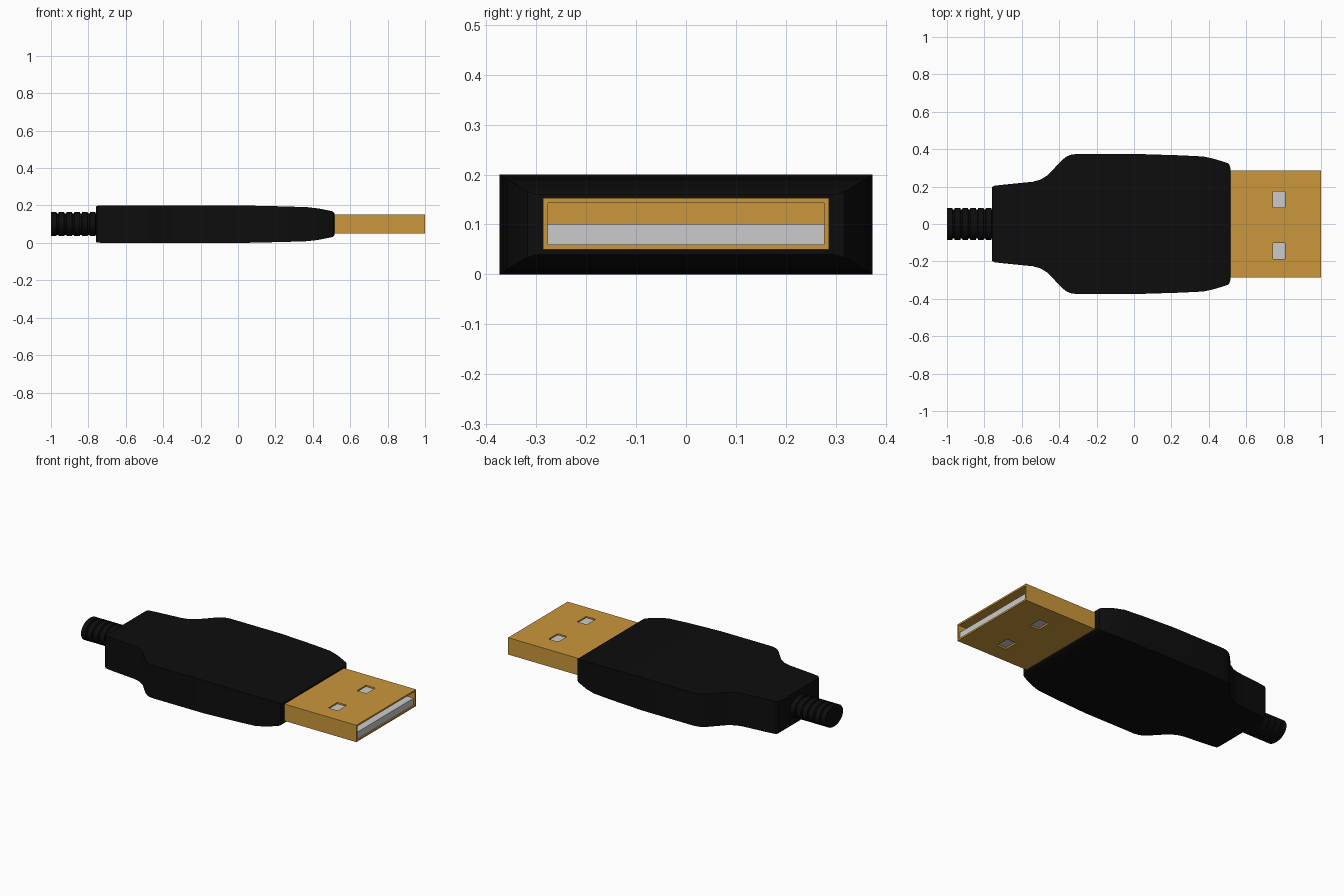
import bpy, bmesh, math
from mathutils import Matrix, Vector

cube = bpy.data.objects.get("Cube")
if cube:
    bpy.data.objects.remove(cube, do_unlink=True)


def material(name, rgb, rough):
    m = bpy.data.materials.new(name)
    m.use_nodes = True
    m.diffuse_color = (*rgb, 1)
    shader = m.node_tree.nodes["Principled BSDF"]
    shader.inputs["Base Color"].default_value = (*rgb, 1)
    shader.inputs["Roughness"].default_value = rough
    return m


BLACK = material("black rubber", (0.004, 0.004, 0.004), 0.6)
GOLD = material("gold metal", (0.6, 0.31, 0.045), 0.5)
SILVER = material("silver grey", (0.6, 0.6, 0.6), 0.5)
MID = 0.1  # height of the centre line


def add(name, bm, mat):
    bmesh.ops.recalc_face_normals(bm, faces=bm.faces)
    mesh = bpy.data.meshes.new(name)
    bm.to_mesh(mesh)
    bm.free()
    mesh.materials.append(mat)
    ob = bpy.data.objects.new(name, mesh)
    bpy.context.collection.objects.link(ob)
    return ob


def box(name, low, high, mat):
    low, high = Vector(low), Vector(high)
    bm = bmesh.new()
    bmesh.ops.create_cube(bm, size=1, matrix=Matrix.Translation((low + high) / 2)
                          @ Matrix.Diagonal((*(high - low), 1)))
    return add(name, bm, mat)


def loft(name, stations, section, mat):
    """Skin a cross-section (unit y, z points) through (x, half width, half height)."""
    bm = bmesh.new()
    rings = [[bm.verts.new((x, y * w, MID + z * h)) for y, z in section]
             for x, w, h in stations]
    n = len(section)
    for a, b in zip(rings, rings[1:]):
        for i in range(n):
            j = (i + 1) % n
            bm.faces.new((a[i], a[j], b[j], b[i]))
    bm.faces.new(rings[0])
    bm.faces.new(rings[-1])
    return add(name, bm, mat)


def smooth(ob, degrees):
    bpy.ops.object.select_all(action="DESELECT")
    ob.select_set(True)
    bpy.context.view_layer.objects.active = ob
    bpy.ops.object.shade_smooth_by_angle(angle=math.radians(degrees))


# Moulded grip: rectangular section, narrow neck, wide waist, tapered nose
square = [(-1, -1), (1, -1), (1, 1), (-1, 1)]
grip = loft("grip", [
    (-0.76, 0.195, 0.095), (-0.75, 0.204, 0.099), (-0.7, 0.21, 0.1),
    (-0.54, 0.226, 0.1), (-0.5, 0.237, 0.1), (-0.46, 0.262, 0.1),
    (-0.385, 0.342, 0.1), (-0.36, 0.361, 0.1), (-0.34, 0.37, 0.1),
    (-0.31, 0.374, 0.1), (0.03, 0.374, 0.1), (0.25, 0.367, 0.095),
    (0.37, 0.361, 0.091), (0.43, 0.348, 0.084), (0.5, 0.326, 0.07),
    (0.51, 0.318, 0.066), (0.515, 0.3, 0.06)], square, BLACK)
smooth(grip, 30)

# Ribbed oval strain relief around the cable
oval = [(math.cos(t * math.tau / 40), math.sin(t * math.tau / 40)) for t in range(40)]
ribs, start, end = 6, -1.0, -0.75
pitch = (end - start) / ribs
stations = []
for i in range(ribs):
    x = start + i * pitch
    for offset, scale in ((0, 1), (0.7, 1), (0.75, 0.9), (0.95, 0.9)):
        stations.append((x + offset * pitch, 0.086 * scale, 0.064 * scale))
cable = loft("cable_strain_relief", stations, oval, BLACK)
smooth(cable, 30)

# Metal shell: hollowed box with two latch windows through top and bottom
shell = box("plug_shell", (0.5, -0.287, 0.05), (1, 0.287, 0.153), GOLD)
cutters = [box("cavity_cutter", (0.54, -0.277, 0.06), (1.1, 0.277, 0.143), GOLD)]
for y in (0.13, -0.145):
    cutters.append(box("window_cutter", (0.742, y - 0.043, 0), (0.806, y + 0.043, 0.3), GOLD))
for c in cutters:
    c.hide_render = True
    mod = shell.modifiers.new("cut", "BOOLEAN")
    mod.operation = "DIFFERENCE"
    mod.solver = "EXACT"
    mod.object = c
bpy.context.view_layer.update()
graph = bpy.context.evaluated_depsgraph_get()
hollow = bpy.data.meshes.new_from_object(shell.evaluated_get(graph))
shell.modifiers.clear()
shell.data = hollow
for c in cutters:
    bpy.data.objects.remove(c, do_unlink=True)

# Contact tongue filling the lower half of the shell
box("contact_tongue", (0.53, -0.277, 0.06), (0.992, 0.277, 0.101), SILVER)
